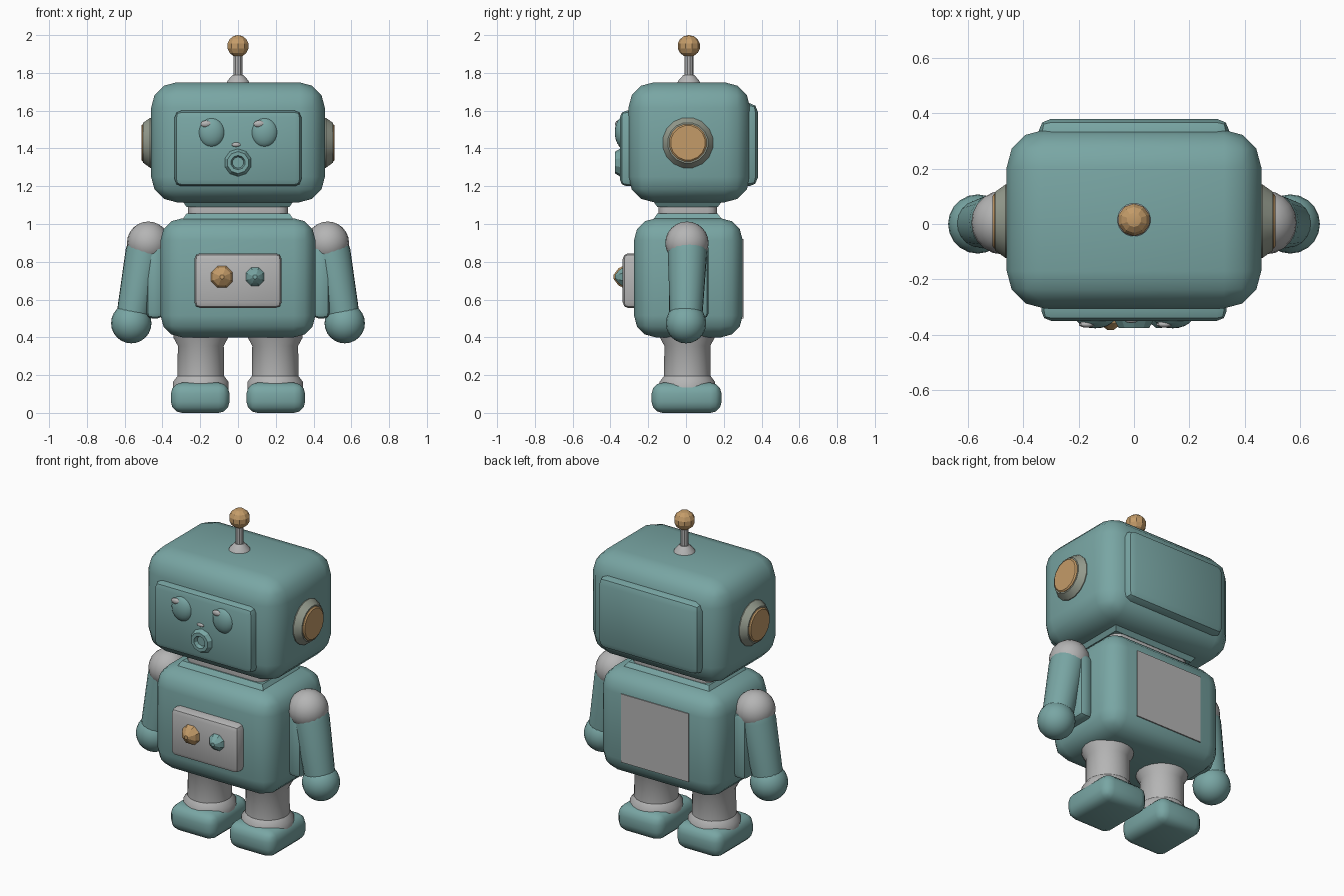
import bpy, bmesh, math
from mathutils import Vector, Matrix

cube = bpy.data.objects.get("Cube")
if cube:
    bpy.data.objects.remove(cube, do_unlink=True)


def material(name, rgb):
    m = bpy.data.materials.new(name)
    m.use_nodes = True
    m.diffuse_color = (*rgb, 1)
    m.node_tree.nodes["Principled BSDF"].inputs["Base Color"].default_value = (*rgb, 1)
    return m


TEAL = material("teal", (0.19, 0.38, 0.37))
GREY = material("light grey", (0.46, 0.46, 0.46))
TAN = material("tan", (0.55, 0.33, 0.14))
SAGE = material("muted sage", (0.30, 0.33, 0.27))


def finish(bm, name, mat, angle=35):
    bmesh.ops.recalc_face_normals(bm, faces=bm.faces)
    me = bpy.data.meshes.new(name)
    bm.to_mesh(me)
    bm.free()
    for p in me.polygons:
        p.use_smooth = True
    me.set_sharp_from_angle(angle=math.radians(angle))
    me.materials.append(mat)
    ob = bpy.data.objects.new(name, me)
    bpy.context.collection.objects.link(ob)
    return ob


def box(name, mat, x, y, z, bevel=0.0, segments=3):
    """Rounded box from (min, max) ranges."""
    bm = bmesh.new()
    bmesh.ops.create_cube(bm, size=1)
    for v in bm.verts:
        v.co = [r[0] if c < 0 else r[1] for c, r in zip(v.co, (x, y, z))]
    if bevel:
        bmesh.ops.bevel(bm, geom=bm.edges[:], offset=bevel, segments=segments,
                        profile=0.5, affect='EDGES')
    return finish(bm, name, mat)


def ball(name, mat, centre, radii, u=20, v=12, angle=35):
    bm = bmesh.new()
    bmesh.ops.create_uvsphere(bm, u_segments=u, v_segments=v, radius=1)
    bmesh.ops.transform(bm, matrix=Matrix.Translation(centre) @ Matrix.Diagonal((*radii, 1)),
                        verts=bm.verts)
    return finish(bm, name, mat, angle)


def lathe(name, mat, start, axis, profile, sides=20, angle=35):
    """Turn (radius, distance) points round an axis from start; caps both ends."""
    bm = bmesh.new()
    turn = Vector(axis).to_track_quat('Z', 'Y')
    rings = []
    for r, d in profile:
        rings.append([bm.verts.new(Vector(start) + turn @ Vector(
            (r * math.cos(a), r * math.sin(a), d)))
            for a in (math.tau * (i + 0.5) / sides for i in range(sides))])
    for lo, hi in zip(rings, rings[1:]):
        for i in range(sides):
            j = (i + 1) % sides
            bm.faces.new((lo[i], lo[j], hi[j], hi[i]))
    bm.faces.new(rings[0])
    bm.faces.new(rings[-1])
    return finish(bm, name, mat, angle)


# Head with raised front and back plates
box("head", TEAL, (-.46, .46), (-.305, .34), (1.115, 1.75), .135)
box("face_plate", TEAL, (-.335, .335), (-.35, -.2), (1.2, 1.6), .035, 2)
box("head_back_plate", TEAL, (-.345, .345), (.25, .38), (1.2, 1.64), .045, 2)

# Face
for side, label in ((1, "left"), (-1, "right")):
    ball(f"{label}_eye", TEAL, (side * .14, -.335, 1.485), (.072, .042, .08))
    ball(f"{label}_eye_glint", GREY, (side * .14 - .03, -.363, 1.53), (.03, .012, .018), 10, 6)
ball("nose", GREY, (-.01, -.348, 1.42), (.025, .01, .012), 10, 6)
lathe("mouth", TEAL, (0, -.33, 1.325), (0, -1, 0),
      [(.085, 0), (.07, .025), (.058, .045), (.038, .045), (.03, .022)], 10, 20)

# Antenna
lathe("antenna_base", GREY, (0, .015, 1.74), (0, 0, 1),
      [(.065, 0), (.055, .02), (.028, .05)])
lathe("antenna_stem", GREY, (0, .015, 1.77), (0, 0, 1), [(.024, 0), (.024, .14)], 10)
ball("antenna_ball", TAN, (0, .015, 1.942), (.06, .06, .058), 10, 7, 20)

# Neck
box("neck", GREY, (-.265, .265), (-.145, .165), (.98, 1.16), .05)
for name, z, direction in (("neck_collar", 1.02, 1), ("head_collar", 1.125, -1)):
    collar = box(name, TEAL, (-.31, .31), (-.19, .21),
                 sorted((z - direction * .02, z + direction * .035)), .0)
    for v in collar.data.vertices:
        if (v.co.z - z) * direction > 0:
            v.co.x *= .88
            v.co.y *= .8

# Torso with front control panel and flat back panel
box("torso", TEAL, (-.41, .41), (-.275, .3), (.4, 1.03), .115)
box("control_panel", GREY, (-.23, .23), (-.335, -.2), (.555, .845), .03, 2)
box("back_panel", GREY, (-.23, .23), (.297, .304), (.5, .92))
lathe("tan_knob", TAN, (-.085, -.325, .72), (0, -1, 0),
      [(.068, 0), (.055, .02), (.05, .032), (.012, .058)], 8, 20)
lathe("teal_knob", TEAL, (.09, -.325, .72), (0, -1, 0),
      [(.06, 0), (.045, .02), (.038, .03), (.012, .05)], 8, 20)

for side, label in ((1, "left"), (-1, "right")):
    # Ears
    lathe(f"{label}_ear_ring", SAGE, (side * .44, .01, 1.43), (side, 0, 0),
          [(.135, 0), (.135, .025), (.108, .062)], 16)
    lathe(f"{label}_ear_disc", TAN, (side * .46, .01, 1.43), (side, 0, 0),
          [(.1, 0), (.1, .045), (.092, .052)], 16)

    # Arms
    ball(f"{label}_shoulder", GREY, (side * .475, .005, .9), (.113, .115, .113))
    top = Vector((side * .487, .008, .875))
    hand = Vector((side * .565, 0, .475))
    length = (hand - top).length
    lathe(f"{label}_arm", TEAL, top, hand - top,
          [(.1, 0), (.104, .03), (.084, length)])
    box(f"{label}_arm_web", TEAL, (side * .44 - .045, side * .44 + .045),
        (-.09, .12), (.5, .9), .03, 2)
    ball(f"{label}_hand", TEAL, hand, (.107, .107, .107))

    # Legs and feet
    lathe(f"{label}_leg", GREY, (side * .197, .007, .13), (0, 0, 1),
          [(.15, 0), (.148, .035), (.125, .065), (.123, .225), (.145, .265), (.15, .3)])
    inner, outer = side * .045, side * .355
    box(f"{label}_foot", TEAL, sorted((inner, outer)), (-.182, .188), (0, .16), .058)
